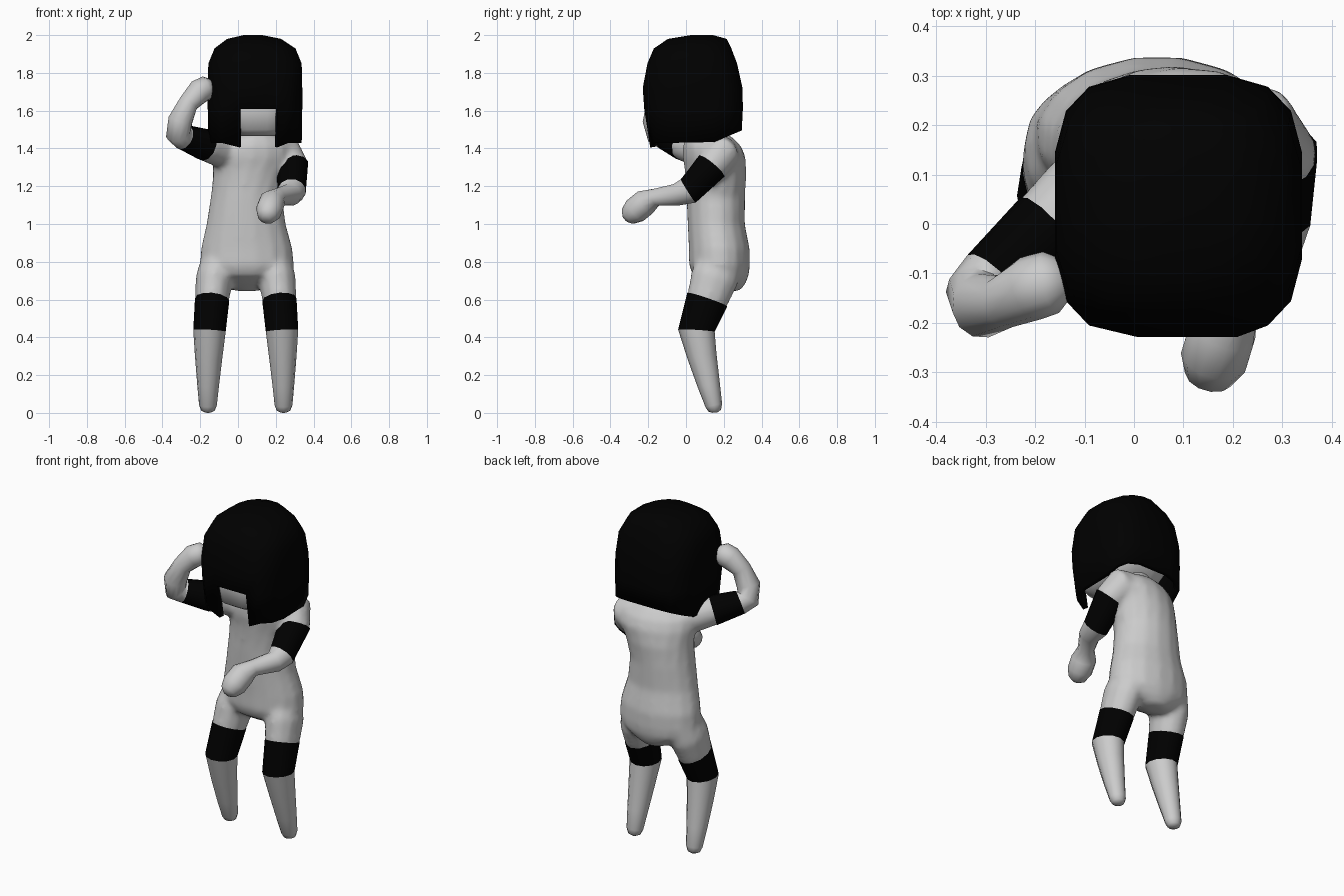
import bpy, math
from math import sin, cos, pi
from mathutils import Vector

if "Cube" in bpy.data.objects:
    bpy.data.objects.remove(bpy.data.objects["Cube"])

black = bpy.data.materials.new("black")
black.diffuse_color = (0, 0, 0, 1)
black.use_nodes = True
black.node_tree.nodes["Principled BSDF"].inputs["Base Color"].default_value = black.diffuse_color


def skin(name, rings, segments=None, caps=(True, True), skip=(), mat=None, angle=60):
    """Join rings of points with quads; only the listed segments, minus skipped cells."""
    n = len(rings[0])
    segments = range(len(rings) - 1) if segments is None else segments
    faces = []
    for i in segments:
        for j in range(n):
            if (i, j) not in skip:
                k = (j + 1) % n
                faces.append((i * n + j, i * n + k, (i + 1) * n + k, (i + 1) * n + j))
    last = len(rings) - 1
    if caps[0]:
        faces.append(tuple(reversed(range(n))))
    if caps[1]:
        faces.append(tuple(last * n + j for j in range(n)))
    used = sorted({v for f in faces for v in f})
    index = {v: i for i, v in enumerate(used)}
    points = [p for r in rings for p in r]
    me = bpy.data.meshes.new(name)
    me.from_pydata([points[v] for v in used], [], [[index[v] for v in f] for f in faces])
    me.update()
    ob = bpy.data.objects.new(name, me)
    bpy.context.collection.objects.link(ob)
    if mat:
        me.materials.append(mat)
    bpy.ops.object.select_all(action='DESELECT')
    bpy.context.view_layer.objects.active = ob
    ob.select_set(True)
    bpy.ops.object.shade_smooth_by_angle(angle=math.radians(angle))
    return ob


def flat_ring(z, cx, cy, rx, ry, yaw=0, power=1, n=16):
    """Horizontal ellipse or rounded square; cell n-1 is centred on the front."""
    pts = []
    for j in range(n):
        a = 2 * pi * (j + 0.5) / n
        s, c = sin(a), -cos(a)
        x = rx * math.copysign(abs(s) ** power, s)
        y = ry * math.copysign(abs(c) ** power, c)
        pts.append(Vector((cx + x * cos(yaw) - y * sin(yaw),
                           cy + x * sin(yaw) + y * cos(yaw), z)))
    return pts


def limb(name, path, band, ref, n=12):
    """Tube along (x, y, z, ru, rv) stations; returns the root piece above the black band."""
    pos = [Vector(p[:3]) for p in path]
    u = Vector(ref)
    rings = []
    for i, p in enumerate(pos):
        t = Vector()
        if i > 0:
            t += (p - pos[i - 1]).normalized()
        if i < len(pos) - 1:
            t += (pos[i + 1] - p).normalized()
        t.normalize()
        u = (u - t * u.dot(t)).normalized()
        v = t.cross(u)
        ru, rv = path[i][3], path[i][-1]
        rings.append([p + u * ru * cos(2 * pi * j / n) + v * rv * sin(2 * pi * j / n)
                      for j in range(n)])
    skin(name, rings[band + 1:], caps=(False, True))
    skin(name + "_band", rings, [band], (False, False), mat=black)
    # root continues a little inside the band
    mid = pos[band].lerp(pos[band + 1], .4)
    inner = [mid + (a.lerp(b, .4) - mid) * .88 for a, b in zip(rings[band], rings[band + 1])]
    return skin(name + "_root", rings[:band + 1] + [inner])


# torso, from seat to neck
torso = [(0.645, .045, .235, .06, .05), (0.685, .045, .212, .15, .105),
         (0.73, .046, .185, .235, .15), (0.78, .048, .177, .252, .163),
         (0.87, .046, .176, .245, .163), (1.00, .043, .160, .212, .153),
         (1.14, .045, .158, .192, .157), (1.26, .065, .158, .200, .163, .1),
         (1.35, .085, .150, .228, .165, .2), (1.41, .09, .138, .218, .153, .2),
         (1.455, .09, .125, .16, .125, .2), (1.48, .09, .12, .10, .09),
         (1.56, .09, .10, .07, .07)]
roots = [skin("torso", [flat_ring(*r) for r in torso])]

# legs, mirrored about the hip centre
for side, name in ((-1, "left_leg"), (1, "right_leg")):
    stations = [(.13, .185, .82, .10, .12), (.167, .15, .71, .10, .128),
                (.178, .113, .60, .091, .112), (.192, .055, .435, .086, .097),
                (.196, .085, .30, .073, .078), (.199, .12, .15, .058, .06),
                (.200, .147, .04, .047, .045), (.200, .152, .012, .036, .034),
                (.200, .153, .002, .015, .015)]
    roots.append(limb(name, [(.041 + side * s[0], *s[1:]) for s in stations], 2, (1, 0, 0)))

# raised arm
roots.append(limb("raised_arm", [
    (-.05, .11, 1.39, .085), (-.10, .06, 1.395, .094), (-.172, -.01, 1.418, .086),
    (-.288, -.11, 1.46, .068), (-.315, -.145, 1.478, .068), (-.305, -.165, 1.55, .066),
    (-.262, -.157, 1.64, .054), (-.208, -.13, 1.70, .066), (-.168, -.118, 1.72, .064),
    (-.142, -.112, 1.725, .044), (-.132, -.11, 1.727, .018)], 2, (0, 0, 1)))

# lowered arm, bent across the front
roots.append(limb("lowered_arm", [
    (.19, .20, 1.40, .07), (.245, .19, 1.38, .10), (.285, .135, 1.305, .09),
    (.285, .012, 1.175, .075), (.278, -.05, 1.155, .06), (.21, -.16, 1.142, .047),
    (.18, -.215, 1.115, .07), (.163, -.27, 1.07, .07), (.152, -.308, 1.04, .05),
    (.148, -.323, 1.028, .022)], 2, (1, 0, 0)))

# fuse torso, thighs and shoulders into one smooth body
bpy.ops.object.select_all(action='DESELECT')
for ob in roots:
    ob.select_set(True)
body = bpy.context.view_layer.objects.active = roots[0]
bpy.ops.object.join()
body.name = "body"
body.modifiers.clear()
remesh = body.modifiers.new("fuse", 'REMESH')
remesh.mode = 'VOXEL'
remesh.voxel_size = 0.014
remesh.use_smooth_shade = True
smooth = body.modifiers.new("blend", 'SMOOTH')
smooth.factor, smooth.iterations = .5, 10

# head inside the hair
head = [(1.465, .105, -.02, .10, .11), (1.50, .10, .0, .17, .19),
        (1.60, .09, .02, .21, .225), (1.75, .09, .03, .21, .225),
        (1.88, .09, .035, .17, .17)]
skin("head", [flat_ring(*r, power=.7) for r in head])

# bobbed hair shell with a face opening at the front
hair = [(1.43, .09, .053, .25, .245, 0, .57), (1.61, .09, .04, .253, .264, 0, .57),
        (1.72, .09, .035, .253, .267, 0, .57), (1.85, .09, .033, .25, .240, 0, .62),
        (1.93, .09, .035, .217, .208, 0, .75), (1.98, .085, .06, .145, .158, 0, .95),
        (2.00, .08, .085, .05, .06)]
rings = [flat_ring(*r) for r in hair]
for r in rings[:3]:
    for j in (0, 15):
        r[j].x += .018
for p in rings[0]:
    p.z += max(0, (p.y - .14) * .42)
    if p.y < -.15 and abs(p.x - .1) < .13:
        p.z -= .025
bob = skin("hair", rings, caps=(False, True), skip={(0, 15)}, mat=black, angle=45)
bob.modifiers.new("thickness", 'SOLIDIFY').thickness = .03
